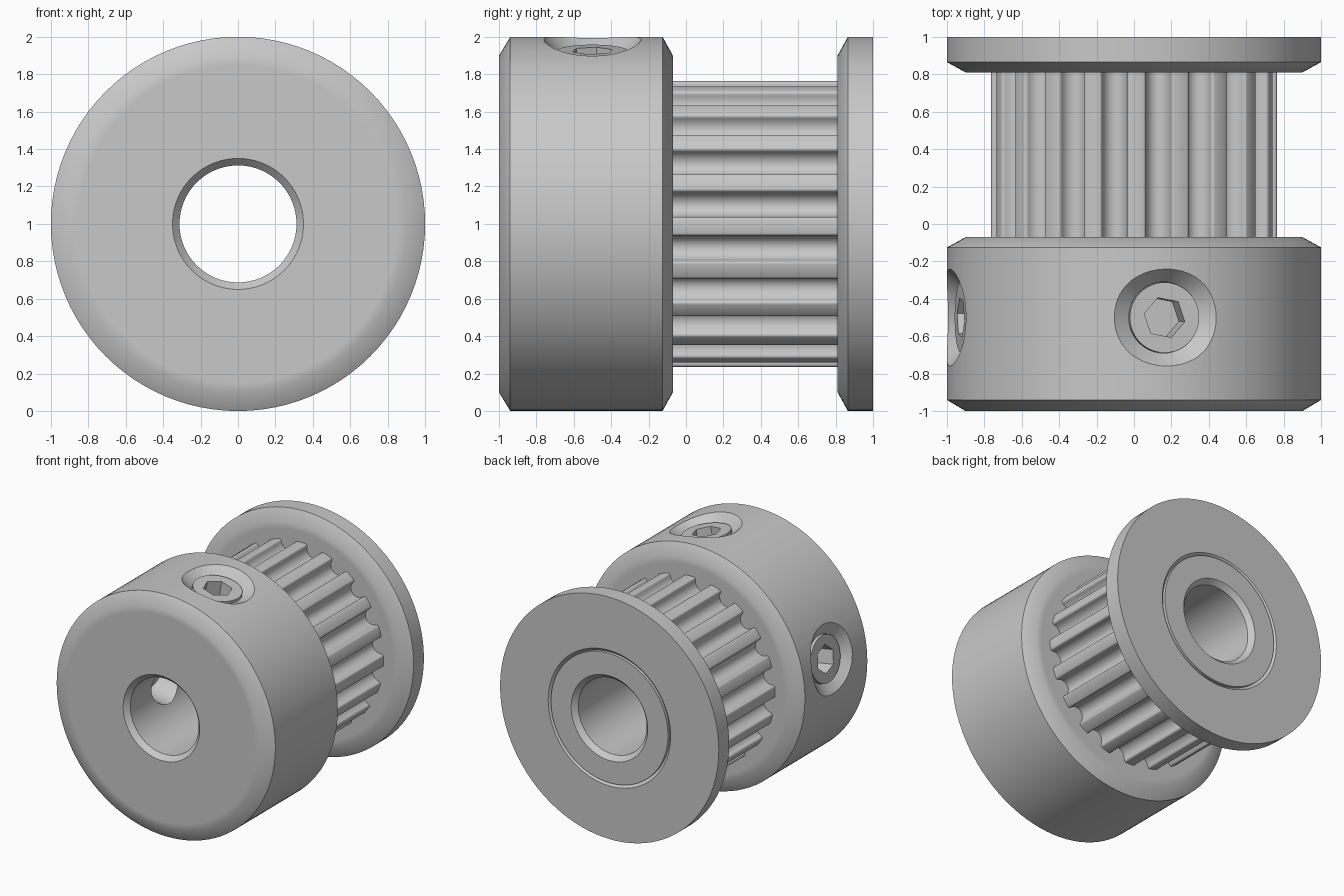
import bpy, bmesh
from math import sin, cos, pi, radians
from mathutils import Matrix, Vector

if "Cube" in bpy.data.objects:
    bpy.data.objects.remove(bpy.data.objects["Cube"], do_unlink=True)

SEG = 96            # sides of the turned parts
TEETH = 20
TURN = radians(80)  # direction of the first set screw and of one groove
BORE = 0.3125

steel = bpy.data.materials.new("grey metal")
steel.use_nodes = True
steel.diffuse_color = (0.58, 0.58, 0.58, 1)
steel.node_tree.nodes["Principled BSDF"].inputs["Base Color"].default_value = steel.diffuse_color


def loft(name, rings, closed):
    """Skin a list of equal-length rings; join last to first, or cap both ends."""
    bm = bmesh.new()
    loops = [[bm.verts.new(p) for p in ring] for ring in rings]
    n = len(loops[0])
    pairs = list(zip(loops, loops[1:]))
    if closed:
        pairs.append((loops[-1], loops[0]))
    else:
        bm.faces.new(loops[0])
        bm.faces.new(loops[-1])
    for a, b in pairs:
        for i in range(n):
            j = (i + 1) % n
            bm.faces.new((a[i], a[j], b[j], b[i]))
    bmesh.ops.recalc_face_normals(bm, faces=bm.faces)
    mesh = bpy.data.meshes.new(name)
    bm.to_mesh(mesh)
    bm.free()
    mesh.materials.append(steel)
    obj = bpy.data.objects.new(name, mesh)
    bpy.context.collection.objects.link(obj)
    return obj


def axial(polar, y):
    """Ring of (angle, radius) pairs around the pulley axis."""
    return [(r * cos(t), y, 1 + r * sin(t)) for t, r in polar]


def lathe(name, profile):
    """Turn a closed (radius, y) profile around the pulley axis."""
    angles = [2 * pi * i / SEG for i in range(SEG)]
    return loft(name, [axial([(t, r) for t in angles], y) for r, y in profile], True)


def activate(obj):
    bpy.ops.object.select_all(action='DESELECT')
    obj.select_set(True)
    bpy.context.view_layer.objects.active = obj


# Turned parts
hub = lathe("hub", [(0.35, -1), (0.85, -1), (0.9, -1), (1, -0.94), (1, -0.125),
                    (0.9, -0.07), (0.85, -0.07), (BORE, -0.07), (BORE, -0.96)])
flange = lathe("end_flange", [(0.535, 0.81), (0.85, 0.81), (0.9, 0.81), (1, 0.865),
                              (1, 1), (0.56, 1), (0.535, 0.975)])
sleeve = lathe("bore_sleeve", [(BORE, -0.07), (0.535, -0.07), (0.535, 1),
                               (0.35, 1), (BORE, 0.96)])

# Toothed barrel: round-bottomed grooves with rounded tooth tips
TIP, GROOVE, FILLET = 0.765, 0.069, 0.016
half = [(GROOVE * sin(a), TIP - 0.025 - GROOVE * cos(a))
        for a in (radians(15 * k) for k in range(7))]
half += [(GROOVE + FILLET * (1 - cos(b)), TIP - FILLET * (1 - sin(b)))
         for b in (radians(30 * k) for k in range(4))]
groove = [(-u, r) for u, r in reversed(half[1:])] + half
outline = []
for k in range(TEETH):
    mid = TURN + 2 * pi * k / TEETH
    outline += [(mid + u / TIP, r) for u, r in groove]
    outline.append((mid + pi / TEETH, TIP))
core = [(t, 0.5) for t, r in outline]
barrel = loft("toothed_barrel", [axial(outline, -0.1), axial(outline, 0.84),
                                 axial(core, 0.84), axial(core, -0.1)], True)


# Set screws in countersunk threaded holes
def oval(rx, ry, d):
    return [Vector((rx * cos(2 * pi * i / 48), ry * sin(2 * pi * i / 48), d)) for i in range(48)]


def hexagon(radius, d):
    ring = []
    for i in range(48):
        t = 2 * pi * i / 48
        r = radius * cos(pi / 6) / cos(t % (pi / 3) - pi / 6)
        ring.append(Vector((r * cos(t - radians(11)), r * sin(t - radians(11)), d)))
    return ring


screws = []
for label, angle in (("top", TURN), ("side", TURN + pi / 2)):
    s, c = sin(angle), cos(angle)
    frame = Matrix(((s, 0, c, 0), (0, 1, 0, -0.5), (-c, 0, s, 1), (0, 0, 0, 1)))

    def place(rings):
        return [[frame @ p for p in ring] for ring in rings]

    cutter = loft("hole_cutter", place([oval(0.19, 0.19, 0.2), oval(0.19, 0.19, 0.915),
                                        oval(0.388, 0.276, 1.02)]), False)
    cutter.hide_render = True
    activate(hub)
    cut = hub.modifiers.new("screw_hole", 'BOOLEAN')
    cut.operation = 'DIFFERENCE'
    cut.solver = 'EXACT'
    cut.object = cutter
    bpy.ops.object.modifier_apply(modifier=cut.name)
    bpy.data.objects.remove(cutter, do_unlink=True)

    screws.append(loft(label + "_set_screw", place([
        oval(0.15, 0.15, 0.44), oval(0.188, 0.188, 0.48), oval(0.188, 0.188, 0.94),
        hexagon(0.112, 0.94), hexagon(0.112, 0.76)]), False))

for obj in [hub, flange, sleeve, barrel] + screws:
    activate(obj)
    bpy.ops.object.shade_smooth_by_angle(angle=radians(35))
